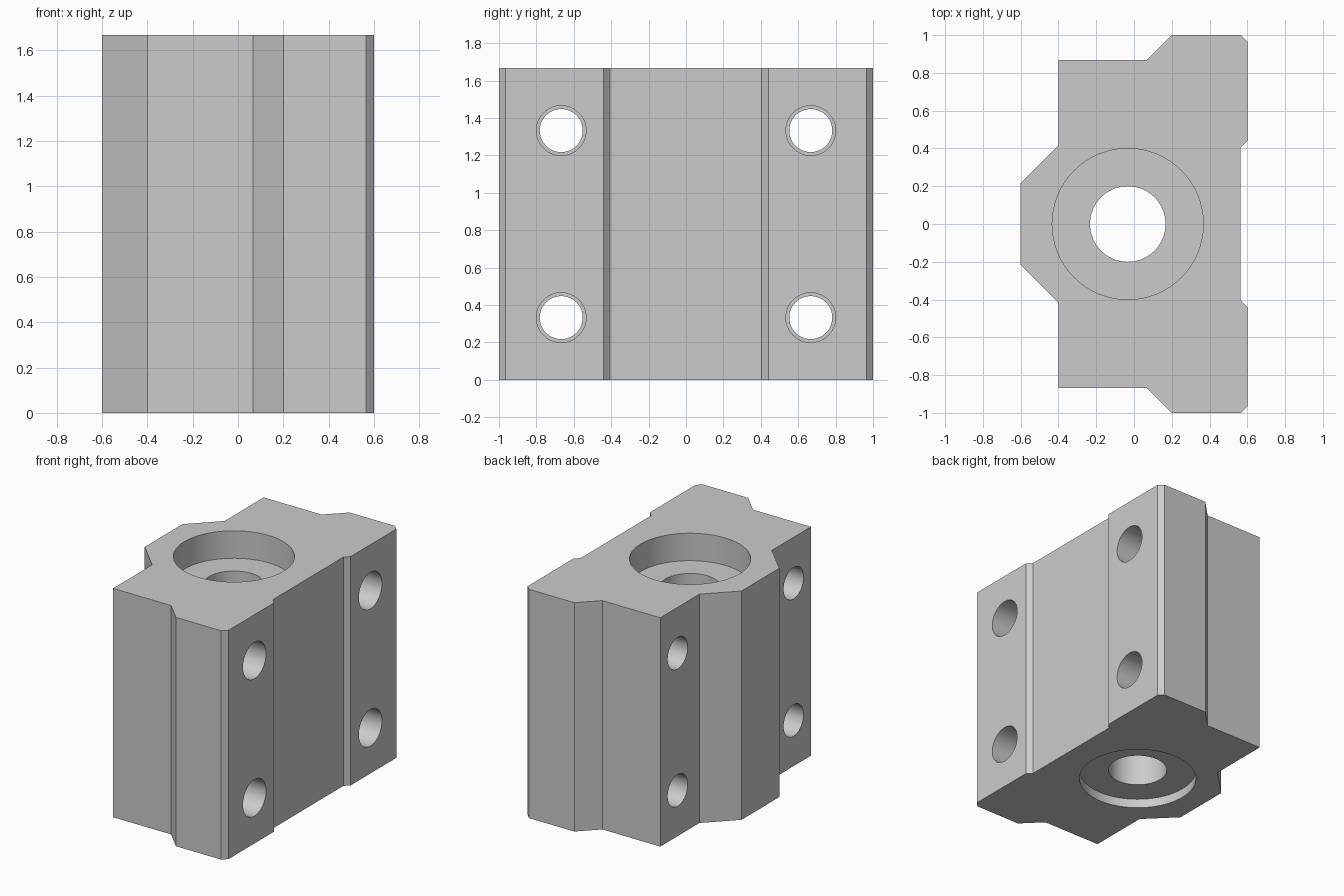
import bpy, bmesh, math
from mathutils import Matrix

HEIGHT = 1.667
BORE_X = -0.033

cube = bpy.data.objects.get("Cube")
if cube:
    bpy.data.objects.remove(cube, do_unlink=True)

grey = bpy.data.materials.new("plain grey")
grey.use_nodes = True
grey.diffuse_color = (0.6, 0.6, 0.6, 1)
grey.node_tree.nodes["Principled BSDF"].inputs["Base Color"].default_value = (0.6, 0.6, 0.6, 1)


def new_object(name, bm):
    bmesh.ops.recalc_face_normals(bm, faces=bm.faces)
    mesh = bpy.data.meshes.new(name)
    bm.to_mesh(mesh)
    bm.free()
    mesh.materials.append(grey)
    obj = bpy.data.objects.new(name, mesh)
    bpy.context.collection.objects.link(obj)
    return obj


def stepped_cutter(name, steps, matrix):
    """Turned solid along local z, from (radius, z) steps."""
    bm = bmesh.new()
    rings = []
    for radius, z in steps:
        ring = bmesh.ops.create_circle(bm, segments=64, radius=radius,
                                       matrix=matrix @ Matrix.Translation((0, 0, z)))
        rings.append(ring["verts"])
    for a, b in zip(rings, rings[1:]):
        for i in range(len(a)):
            j = (i + 1) % len(a)
            bm.faces.new((a[i], a[j], b[j], b[i]))
    bm.faces.new(rings[0])
    bm.faces.new(rings[-1])
    return new_object(name, bm)


# Housing: half profile mirrored across y, extruded upward
half = [(-0.6, 0.217), (-0.4, 0.417), (-0.4, 0.867), (0.067, 0.867), (0.2, 1.0),
        (0.565, 1.0), (0.6, 0.965), (0.6, 0.44), (0.565, 0.405)]
profile = half + [(x, -y) for x, y in reversed(half)]
bm = bmesh.new()
base = bm.faces.new([bm.verts.new((x, y, 0)) for x, y in profile])
top = bmesh.ops.extrude_face_region(bm, geom=[base])
bmesh.ops.translate(bm, vec=(0, 0, HEIGHT),
                    verts=[v for v in top["geom"] if isinstance(v, bmesh.types.BMVert)])
housing = new_object("bearing_housing", bm)

# Vertical bore with a deep top recess and a shallow bottom recess
cutters = [stepped_cutter("bore_cutter",
                          [(0.4, -0.1), (0.4, 0.067), (0.2, 0.067), (0.2, HEIGHT - 0.2),
                           (0.4, HEIGHT - 0.2), (0.4, HEIGHT + 0.1)],
                          Matrix.Translation((BORE_X, 0, 0)))]

# Cross bolt holes, wider on the mounting side
along_x = Matrix.Rotation(math.pi / 2, 4, "Y")
for y in (-0.667, 0.667):
    for z in (0.333, 1.333):
        cutters.append(stepped_cutter(
            "bolt_hole_cutter",
            [(0.115, -0.7), (0.115, 0.1), (0.133, 0.1), (0.133, 0.7)],
            Matrix.Translation((0, y, z)) @ along_x))

bpy.context.view_layer.objects.active = housing
housing.select_set(True)
for cutter in cutters:
    mod = housing.modifiers.new("cut", "BOOLEAN")
    mod.operation = "DIFFERENCE"
    mod.solver = "EXACT"
    mod.object = cutter
    bpy.ops.object.modifier_apply(modifier=mod.name)
    bpy.data.objects.remove(cutter, do_unlink=True)

# Smooth round walls, sharp edges elsewhere
for obj in bpy.context.selected_objects:
    obj.select_set(obj == housing)
bpy.ops.object.shade_smooth_by_angle(angle=math.radians(20))
